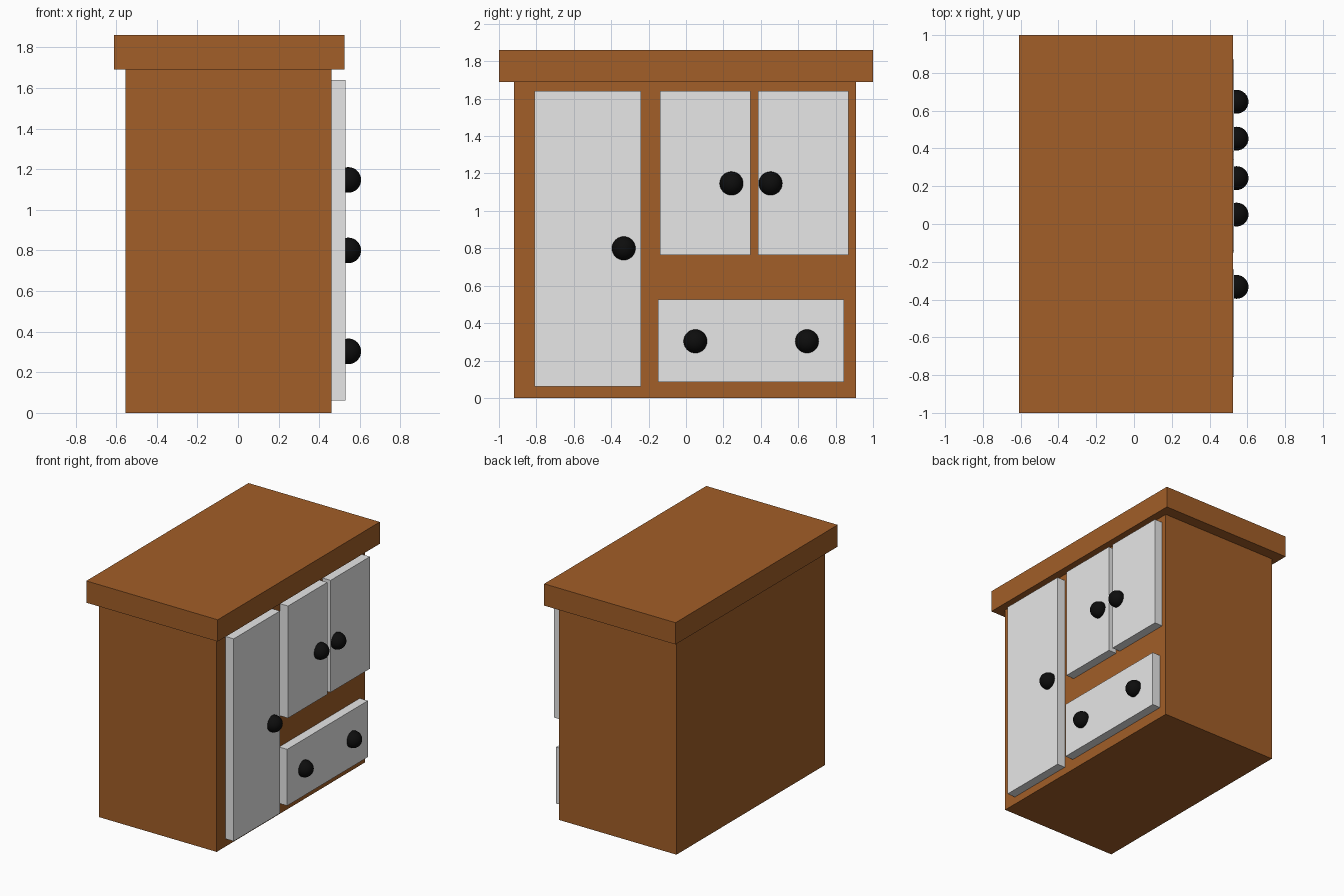
import bpy
import bmesh
from mathutils import Matrix, Vector

cube = bpy.data.objects.get("Cube")
if cube:
    bpy.data.objects.remove(cube, do_unlink=True)


def make_material(name, rgb):
    mat = bpy.data.materials.new(name)
    mat.use_nodes = True
    color = (*rgb, 1.0)
    mat.diffuse_color = color
    mat.node_tree.nodes["Principled BSDF"].inputs["Base Color"].default_value = color
    return mat


def add_object(name, bm, mat):
    mesh = bpy.data.meshes.new(name)
    bm.to_mesh(mesh)
    bm.free()
    mesh.materials.append(mat)
    obj = bpy.data.objects.new(name, mesh)
    bpy.context.collection.objects.link(obj)
    return obj


def box(name, low, high, mat):
    low, high = Vector(low), Vector(high)
    bm = bmesh.new()
    place = Matrix.Translation((low + high) / 2) @ Matrix.Diagonal((high - low).to_4d())
    place[3][3] = 1.0
    bmesh.ops.create_cube(bm, size=1, matrix=place)
    return add_object(name, bm, mat)


def knob(name, y, z):
    bm = bmesh.new()
    bmesh.ops.create_uvsphere(bm, u_segments=32, v_segments=16, radius=0.063,
                              matrix=Matrix.Translation((0.543, y, z)))
    for face in bm.faces:
        face.smooth = True
    return add_object(name, bm, black)


brown = make_material("brown wood", (0.36, 0.112, 0.021))
grey = make_material("pale grey panel", (0.8, 0.8, 0.8))
black = make_material("black knob", (0.004, 0.004, 0.004))

# Cabinet body and overhanging top
box("cabinet_body", (-0.555, -0.92, 0), (0.46, 0.91, 1.69), brown)
box("cabinet_top", (-0.61, -1, 1.69), (0.525, 1, 1.86), brown)

# Doors and drawer: y range, z range
panels = {
    "tall_door": (-0.81, -0.24, 0.06, 1.64),
    "small_door_inner": (-0.14, 0.345, 0.765, 1.64),
    "small_door_outer": (0.385, 0.87, 0.765, 1.64),
    "drawer_front": (-0.15, 0.845, 0.085, 0.525),
}
for name, (y0, y1, z0, z1) in panels.items():
    box(name, (0.455, y0, z0), (0.53, y1, z1), grey)

# Round knobs
knob("tall_door_knob", -0.333, 0.80)
knob("small_door_inner_knob", 0.243, 1.147)
knob("small_door_outer_knob", 0.452, 1.147)
knob("drawer_knob_near", 0.05, 0.303)
knob("drawer_knob_far", 0.647, 0.303)
